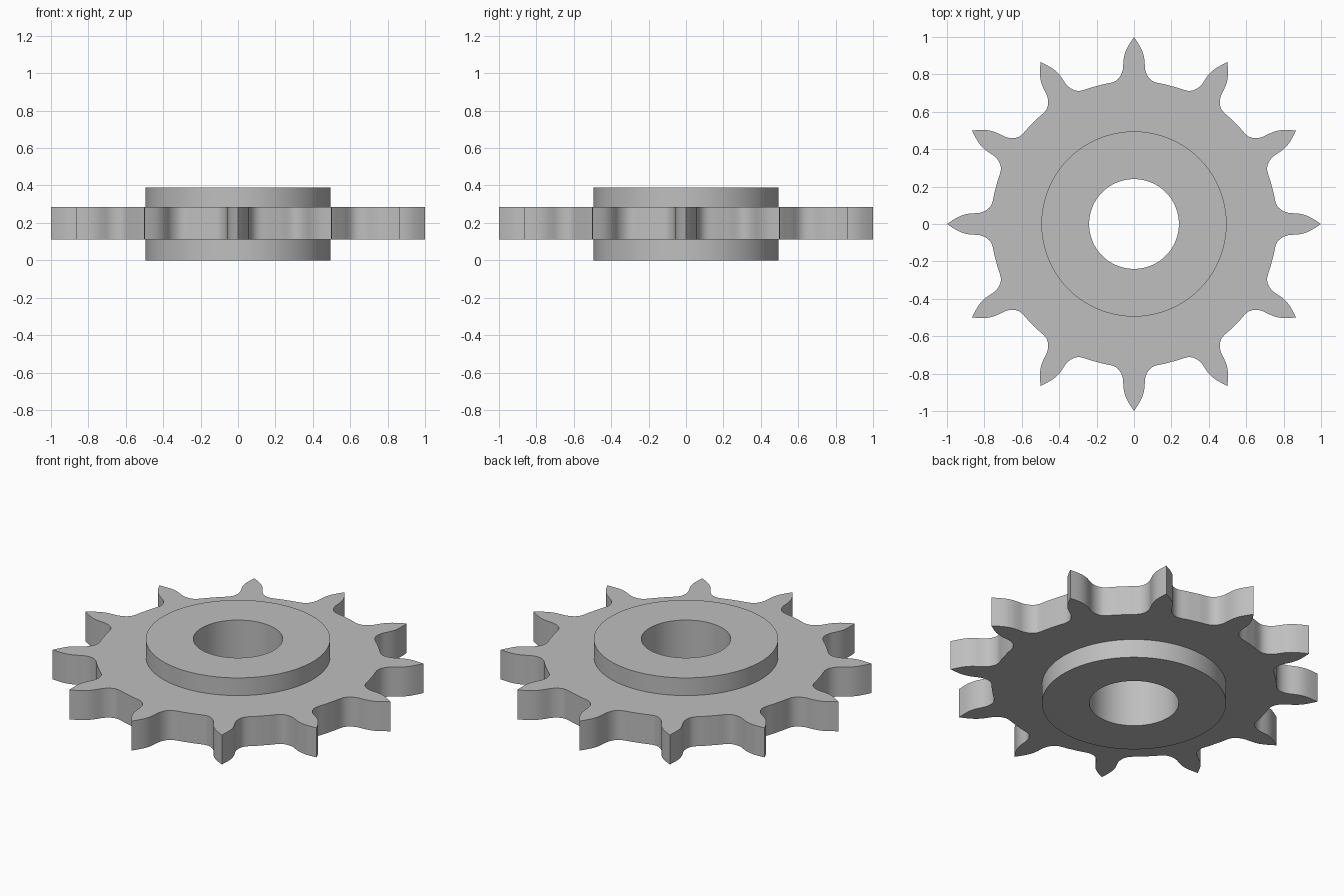
import bpy, bmesh, math
from mathutils import Vector

cube = bpy.data.objects.get("Cube")
if cube:
    bpy.data.objects.remove(cube)

TEETH = 12
HUB_R, BORE_R = 0.495, 0.24
HUB_TOP, PLATE_LOW, PLATE_TOP = 0.39, 0.11, 0.285
PITCH = 2 * math.pi / TEETH

steel = bpy.data.materials.new("grey_steel")
steel.use_nodes = True
colour = (0.52, 0.52, 0.52, 1)
steel.diffuse_color = colour
steel.node_tree.nodes["Principled BSDF"].inputs["Base Color"].default_value = colour

# Half a tooth, from its tip along the flank to the middle of the gap
gap = Vector((math.sin(PITCH / 2), math.cos(PITCH / 2))) * 0.764
half = [Vector(p) for p in ((0, 1), (0.023, 0.965), (0.042, 0.93), (0.053, 0.895),
                            (0.057, 0.86), (0.059, 0.83), (0.067, 0.803), (0.081, 0.78),
                            (0.1, 0.764), (0.125, 0.755), (0.16, 0.748))] + [gap]


def smooth_path(points, steps=3):
    """Catmull-Rom curve through the points."""
    ends = [2 * points[0] - points[1]] + points + [2 * points[-1] - points[-2]]
    path = []
    for a, b, c, d in zip(ends, ends[1:], ends[2:], ends[3:]):
        for k in range(steps):
            t = k / steps
            path.append(0.5 * (2 * b + (c - a) * t + (2 * a - 5 * b + 4 * c - d) * t ** 2
                               + (3 * b - a - 3 * c + d) * t ** 3))
    return path + [points[-1]]


# Mirror the half tooth and repeat it as (angle, radius) round the wheel
flank = [(math.atan2(p.x, p.y), p.length) for p in smooth_path(half)]
tooth = [(-a, r) for a, r in reversed(flank[1:-1])] + flank
rim = [(a + i * PITCH, r) for i in range(TEETH) for a, r in tooth]

# Sweep the hub and plate cross-section round, following the rim
bm = bmesh.new()
columns = []
for angle, rim_r in rim:
    section = ((BORE_R, 0), (HUB_R, 0), (HUB_R, PLATE_LOW), (rim_r, PLATE_LOW),
               (rim_r, PLATE_TOP), (HUB_R, PLATE_TOP), (HUB_R, HUB_TOP), (BORE_R, HUB_TOP))
    columns.append([bm.verts.new((r * math.sin(angle), r * math.cos(angle), z))
                    for r, z in section])
for i, col in enumerate(columns):
    nxt = columns[(i + 1) % len(columns)]
    for j in range(len(col)):
        k = (j + 1) % len(col)
        bm.faces.new((col[j], col[k], nxt[k], nxt[j]))
bmesh.ops.recalc_face_normals(bm, faces=bm.faces)

mesh = bpy.data.meshes.new("sprocket_wheel")
bm.to_mesh(mesh)
bm.free()
mesh.materials.append(steel)
wheel = bpy.data.objects.new("sprocket_wheel", mesh)
bpy.context.collection.objects.link(wheel)

# Smooth the flanks and bore, keeping the rims and tooth tips sharp
bpy.ops.object.select_all(action="DESELECT")
wheel.select_set(True)
bpy.context.view_layer.objects.active = wheel
bpy.ops.object.shade_smooth_by_angle(angle=math.radians(30))
